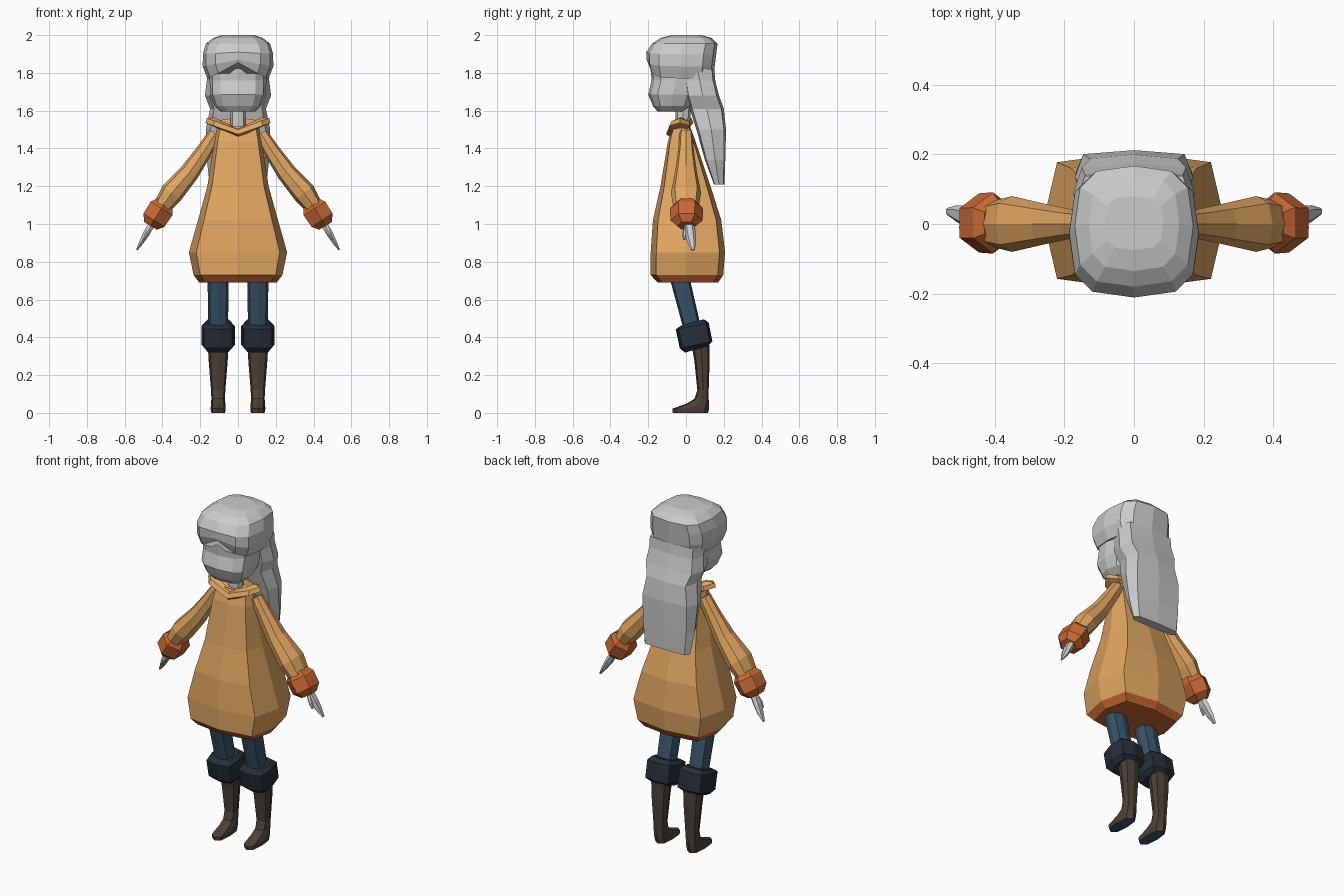
import bpy, bmesh, math
from mathutils import Vector

if "Cube" in bpy.data.objects:
    bpy.data.objects.remove(bpy.data.objects["Cube"])

COAT = (0.75, 0.38, 0.12, 1)
TRIM = (0.58, 0.14, 0.035, 1)
BLUE = (0.04, 0.085, 0.14, 1)
NAVY = (0.02, 0.027, 0.04, 1)
BOOT = (0.075, 0.052, 0.037, 1)


def material(color):
    key = "mat_%d_%d_%d" % tuple(int(c * 1000) for c in color[:3])
    m = bpy.data.materials.get(key) or bpy.data.materials.new(key)
    m.diffuse_color = color
    m.use_nodes = True
    m.node_tree.nodes["Principled BSDF"].inputs["Base Color"].default_value = m.diffuse_color
    return m


def section(n, e):
    """Rounded-box outline: n points in the unit square, starting at the front."""
    def p(v):
        return 0.0 if abs(v) < 1e-6 else math.copysign(abs(v) ** e, v)
    return [(p(math.sin(2 * math.pi * i / n)), p(-math.cos(2 * math.pi * i / n))) for i in range(n)]


def skin(name, rings, color=None, color2=None, start2=0, mirror=False):
    """Skin closed rings; bands from start2 on and the end cap take color2."""
    bm = bmesh.new()
    vs = [[bm.verts.new(p) for p in r] for r in rings]
    n = len(vs[0])
    for k in range(len(vs) - 1):
        for i in range(n):
            j = (i + 1) % n
            f = bm.faces.new((vs[k][i], vs[k][j], vs[k + 1][j], vs[k + 1][i]))
            f.material_index = int(color2 is not None and k >= start2)
    bm.faces.new(vs[0])
    bm.faces.new(vs[-1]).material_index = int(color2 is not None)
    bmesh.ops.recalc_face_normals(bm, faces=bm.faces)
    me = bpy.data.meshes.new(name)
    bm.to_mesh(me)
    bm.free()
    ob = bpy.data.objects.new(name, me)
    bpy.context.collection.objects.link(ob)
    for c in (color, color2):
        if c:
            me.materials.append(material(c))
    if mirror:
        ob.modifiers.new("Mirror", 'MIRROR').use_mirror_merge = False
    return ob


def stack(levels, n=8, e=0.5, cx=0.0, lift=None):
    """Horizontal rings from (z, half width, y front, y back)."""
    out = []
    for k, (z, hx, y0, y1) in enumerate(levels):
        out.append([(cx + hx * px, (y0 + y1) / 2 + (y1 - y0) / 2 * py,
                     z + (lift(k, px, py) if lift else 0)) for px, py in section(n, e)])
    return out


def tube(path, n=6, e=1.0):
    """Rings across a path in the xz plane from (x, y, z, radius in plane, radius in y)."""
    out = []
    for k, (x, y, z, r1, r2) in enumerate(path):
        a, b = path[max(k - 1, 0)], path[min(k + 1, len(path) - 1)]
        d = Vector((b[0] - a[0], 0, b[2] - a[2])).normalized()
        side = Vector((-d.z, 0, d.x))
        out.append([Vector((x, y, z)) + side * r1 * px + Vector((0, r2 * py, 0))
                    for px, py in section(n, e)])
    return out


# Coat with a turned-in hem
skin("coat", stack([(1.52, .11, -.07, .02), (1.44, .125, -.095, .05), (1.2, .162, -.135, .13),
                    (1.02, .212, -.175, .187), (.85, .26, -.187, .207),
                    (.73, .235, -.187, .197), (.69, .205, -.15, .17)], e=0.47),
     COAT, TRIM, 5)

# Collar dipping at the front
skin("collar", stack([(1.455, .125, -.075, .02), (1.475, .172, -.105, .038), (1.5, .165, -.09, .03),
                      (1.505, .125, -.06, .012), (1.475, .11, -.05, .005)], e=0.8,
                     lift=lambda k, px, py: .06 * max(abs(px), py)), COAT)

# Sleeves and cuffs
skin("sleeve", tube([(.12, 0, 1.48, .036, .035), (.18, 0, 1.385, .043, .042),
                     (.255, 0, 1.275, .052, .058), (.35, 0, 1.165, .062, .08),
                     (.41, 0, 1.08, .045, .065)], n=8, e=0.85), COAT, mirror=True)
skin("cuff", tube([(.388, .003, 1.11, .055, .062), (.405, .003, 1.082, .078, .088),
                   (.445, .003, 1.02, .076, .085), (.463, .003, .99, .045, .05)], n=6),
     TRIM, mirror=True)

# Hands with a separate thumb
skin("hand", tube([(.45, .015, 1.01, .02, .028), (.485, .022, .95, .02, .03),
                   (.51, .03, .905, .014, .024), (.536, .036, .863, .005, .01)]), mirror=True)
skin("thumb", tube([(.46, .005, .99, .012, .014), (.483, -.008, .95, .011, .012),
                    (.497, -.01, .918, .006, .006)]), mirror=True)

# Legs, knee bands and boots
skin("trouser_leg", stack([(.78, .058, -.105, .0), (.69, .056, -.08, .025), (.45, .052, -.015, .08)],
                          e=0.7, cx=.105), BLUE, mirror=True)
skin("knee_band", stack([(.478, .068, -.03, .095), (.46, .088, -.054, .12),
                         (.36, .088, -.033, .14), (.337, .065, -.005, .115)],
                        e=0.5, cx=.105, lift=lambda k, px, py: .018 * py), NAVY, mirror=True)
skin("boot", stack([(.36, .055, .03, .125), (.27, .05, .045, .125), (.12, .038, .06, .12),
                    (.075, .036, .045, .12), (.05, .038, .005, .122),
                    (.022, .04, -.072, .122), (0, .036, -.07, .117)], e=0.7, cx=.105),
     BOOT, BLUE, 6, mirror=True)

# Neck and head
skin("neck", stack([(1.44, .04, -.055, .02), (1.64, .04, -.055, .025)], e=0.8))
skin("head", stack([(1.595, .09, -.15, -.02), (1.625, .125, -.175, .03), (1.685, .148, -.2, .06),
                    (1.76, .15, -.182, .08), (1.82, .15, -.188, .08), (1.9, .13, -.17, .08)],
                   n=12, e=0.7))

# Hair cap with a parted fringe
skin("hair_cap", stack([(1.77, .162, -.195, .145), (1.835, .187, -.208, .152), (1.9, .186, -.211, .16),
                        (1.955, .17, -.18, .167), (1.985, .13, -.135, .135),
                        (2.0, .085, -.075, .08)], n=12, e=0.65,
                       lift=lambda k, px, py:
                       max(0, -py) * (1 - abs(px)) * (.085, .035, .01, 0, 0, 0)[k]))

# Long hair falling down the back
skin("long_hair", stack([(1.82, .165, -.03, .15), (1.76, .165, -.01, .155), (1.68, .175, .0, .175),
                         (1.61, .148, .02, .2), (1.5, .17, .055, .212),
                         (1.34, .165, .1, .208), (1.21, .15, .148, .203)], e=0.45))
